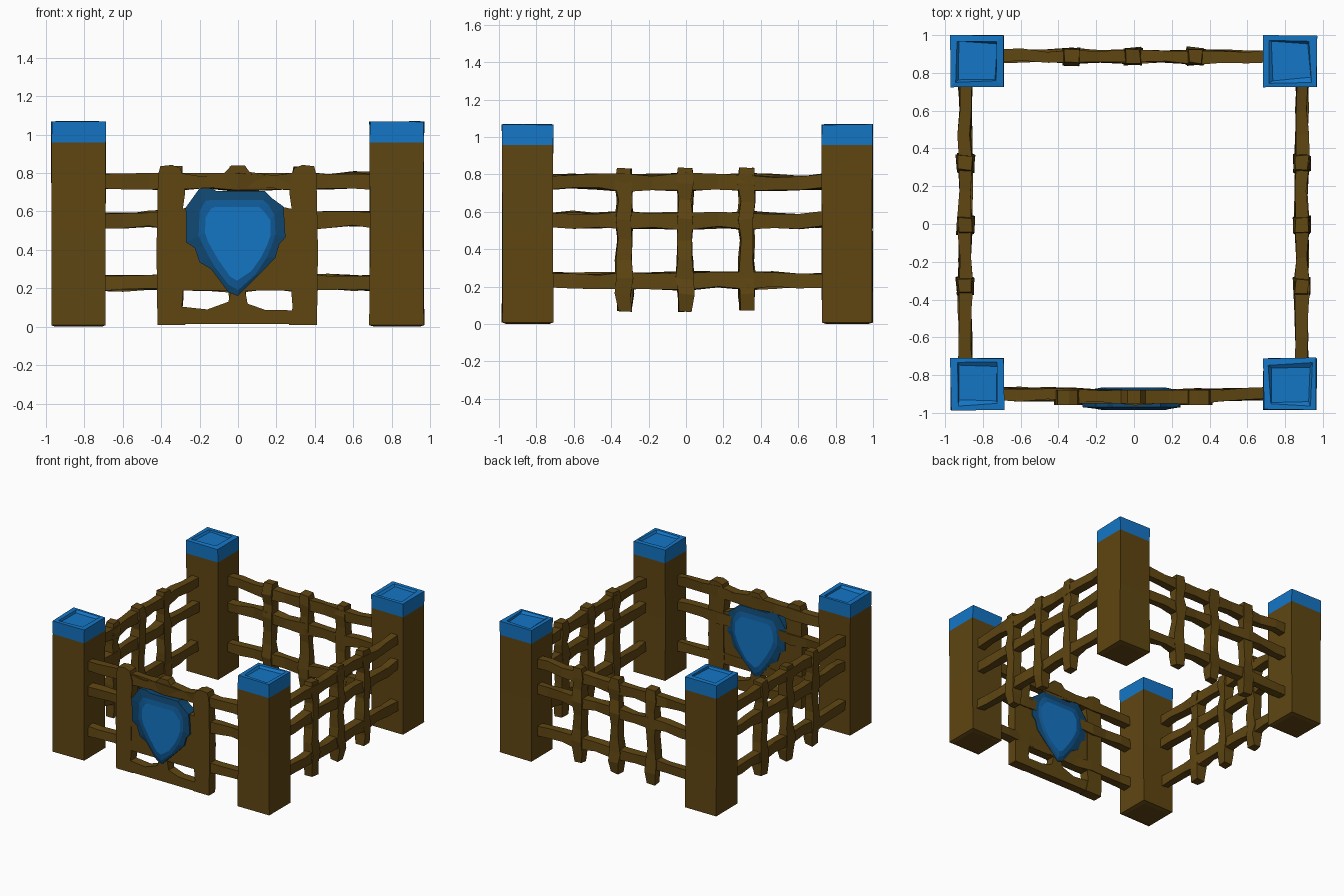
import bpy, bmesh, random
from mathutils import Vector

if "Cube" in bpy.data.objects:
    bpy.data.objects.remove(bpy.data.objects["Cube"])

random.seed(7)


def material(name, rgb):
    m = bpy.data.materials.new(name)
    m.diffuse_color = (*rgb, 1)
    m.use_nodes = True
    m.node_tree.nodes["Principled BSDF"].inputs["Base Color"].default_value = m.diffuse_color
    return m


WOOD = material("brown wood", (0.115, 0.061, 0.006))
BLUE = material("bright blue", (0.007, 0.18, 0.56))
MID = material("medium blue", (0.005, 0.105, 0.32))
DARK = material("dark blue", (0.005, 0.065, 0.17))


def finish(name, bm, mats):
    bmesh.ops.recalc_face_normals(bm, faces=bm.faces)
    me = bpy.data.meshes.new(name)
    bm.to_mesh(me)
    bm.free()
    for m in mats:
        me.materials.append(m)
    ob = bpy.data.objects.new(name, me)
    bpy.context.collection.objects.link(ob)
    return ob


def loft(bm, rings, mats=None, caps=(0, 0)):
    """Skin a list of equal-length point rings, closing both ends."""
    vs = [[bm.verts.new(p) for p in r] for r in rings]
    n = len(vs[0])
    for k in range(len(vs) - 1):
        for i in range(n):
            j = (i + 1) % n
            f = bm.faces.new((vs[k][i], vs[k][j], vs[k + 1][j], vs[k + 1][i]))
            f.material_index = mats[k] if mats else 0
    for ring, m in ((vs[0], caps[0]), (vs[-1], caps[1])):
        bm.faces.new(ring).material_index = m


def jit(a):
    return random.uniform(-a, a)


def stick(name, place, vertical, stations, j=0.006):
    """Rough four-sided stick. Station: (along, centre, half width, depth centre, half depth)."""
    rings = []
    for s, c, hw, d, hd in stations:
        ring = []
        for a, b in ((-1, -1), (1, -1), (1, 1), (-1, 1)):
            w, dep = c + a * hw + jit(j), d + b * hd + jit(j)
            along = s + jit(j)
            ring.append(place(w, dep, along) if vertical else place(along, dep, w))
        rings.append(ring)
    bm = bmesh.new()
    loft(bm, rings)
    return finish(name, bm, [WOOD])


RAIL_Z = (0.232, 0.556, 0.758)
POLE_U = (-0.33, -0.005, 0.325)


def rails(side, place, bow=0.0):
    for k, z in enumerate(RAIL_Z):
        st = []
        for u in (-0.74, -0.6, -0.46, -0.33, -0.18, 0.0, 0.17, 0.33, 0.47, 0.6, 0.74):
            near = min(abs(u - p) for p in POLE_U) < 0.05
            hw = 0.045 if near else 0.038
            dep = bow * max(0, 1 - abs(u) / 0.7) + jit(0.006)
            st.append((u, z + jit(0.008), hw, dep, 0.036 if near else 0.031))
        stick(f"{side}_rail_{k + 1}", place, False, st)


def pole(name, place, u, low=0.07, hw=0.042, dep=0.0):
    st = [(low, u, hw * 0.85, dep, 0.032)]
    for z, f in ((0.16, 1.0), (0.24, 1.1), (0.34, 0.95), (0.45, 0.88),
                 (0.56, 1.05), (0.66, 0.9), (0.75, 1.1)):
        st.append((z, u + jit(0.006), hw * f, dep + jit(0.005), 0.043 if f >= 1 else 0.036))
    st.append((0.832, u, hw * 0.85, dep, 0.035))
    stick(name, place, True, st)


# Fence walls: u runs along the wall, d points outwards
def back(u, d, z): return (u, 0.888 + d, z)
def right(u, d, z): return (0.888 + d, u, z)
def left(u, d, z): return (-0.893 - d, u, z)
def front(u, d, z): return (u, -0.898 - d, z)


for side, place in (("back", back), ("right", right), ("left", left)):
    rails(side, place)
    for k, u in enumerate(POLE_U):
        pole(f"{side}_pole_{k + 1}", place, u)
rails("front", front, 0.02)

# Corner posts with blue caps
for sx, px in (("left", -0.83), ("right", 0.826)):
    for sy, py in (("front", -0.847), ("back", 0.862)):
        rings = []
        for z, s, j in ((0.0, 0.8, 0.01), (0.008, 1, 0.003), (0.5, 0.99, 0.003), (0.958, 1, 0.002),
                        (1.066, 1, 0.004), (1.068, 0.78, 0.012), (1.052, 0.7, 0.012)):
            rings.append([(px + a * 0.141 * s + jit(j), py + b * 0.136 * s + jit(j),
                           max(0, z + jit(0.003) * (z > 0.99)))
                          for a, b in ((-1, -1), (1, -1), (1, 1), (-1, 1))])
        bm = bmesh.new()
        loft(bm, rings, (0, 0, 0, 1, 1, 1), (0, 1))
        finish(f"{sy}_{sx}_post", bm, [WOOD, BLUE])


# Front board: side planks, middle sheet and bottom plank around open gaps
def plate(name, pts, y0, y1):
    bm = bmesh.new()
    loft(bm, [[(x, y0, z) for x, z in pts], [(x, y1, z) for x, z in pts]])
    finish(name, bm, [WOOD])


for name, s in (("left", -1), ("right", 1)):
    pts = [(0.415, 0.01), (0.42, 0.4), (0.412, 0.79), (0.40, 0.835), (0.34, 0.842), (0.295, 0.825),
           (0.275, 0.75), (0.272, 0.69), (0.285, 0.6), (0.28, 0.2), (0.288, 0.1), (0.27, 0.01)]
    plate(f"front_board_{name}_plank", [(s * x - 0.004, z) for x, z in pts], -0.957, -0.878)
plate("front_board_sheet", [(-0.3, 0.188), (0.3, 0.188), (0.3, 0.61), (0.27, 0.615), (0.2, 0.63),
                            (-0.2, 0.63), (-0.27, 0.62), (-0.3, 0.61)], -0.955, -0.885)
plate("front_board_bottom_plank", [(-0.3, 0.014), (0.3, 0.014), (0.3, 0.085), (0.14, 0.088), (0.05, 0.12),
                                   (0.035, 0.2), (-0.035, 0.2), (-0.05, 0.13), (-0.16, 0.09), (-0.3, 0.105)],
      -0.957, -0.885)
plate("front_board_top_plank", [(-0.3, 0.715), (-0.1, 0.725), (0.1, 0.725), (0.3, 0.715), (0.3, 0.805),
                                (0.2, 0.785), (0.06, 0.805), (0.035, 0.84), (-0.035, 0.838),
                                (-0.07, 0.8), (-0.18, 0.78), (-0.3, 0.8)], -0.95, -0.88)

# Shield on both faces of the front board, three stepped blue tones
OUTER = [(-0.2, 0.72), (-0.14, 0.72), (-0.11, 0.705), (0.14, 0.705), (0.175, 0.67), (0.237, 0.625),
         (0.247, 0.465), (0.215, 0.43), (0.195, 0.36), (0.12, 0.28), (0.0, 0.16), (-0.05, 0.18),
         (-0.14, 0.3), (-0.2, 0.335), (-0.225, 0.41), (-0.27, 0.44), (-0.272, 0.62)]
MIDDLE = [(-0.17, 0.655), (-0.14, 0.66), (-0.08, 0.66), (0.13, 0.66), (0.16, 0.635), (0.19, 0.58),
          (0.195, 0.48), (0.175, 0.42), (0.15, 0.36), (0.09, 0.27), (0.0, 0.19), (-0.05, 0.22),
          (-0.12, 0.31), (-0.15, 0.36), (-0.18, 0.42), (-0.205, 0.47), (-0.2, 0.6)]
INNER = [(-0.14, 0.615), (-0.12, 0.622), (-0.07, 0.622), (0.11, 0.622), (0.135, 0.6), (0.168, 0.555),
         (0.168, 0.47), (0.15, 0.42), (0.12, 0.36), (0.07, 0.29), (-0.005, 0.24), (-0.04, 0.26),
         (-0.1, 0.345), (-0.13, 0.395), (-0.155, 0.44), (-0.172, 0.49), (-0.168, 0.57)]
for name, y, d in (("front", -0.97, -1), ("back", -0.88, 1)):
    bm = bmesh.new()
    rings = [[(x, yy, z) for x, z in pts] for pts, yy in
             ((OUTER, -0.92), (OUTER, y), (MIDDLE, y + d * 0.008), (INNER, y + d * 0.014))]
    loft(bm, rings, (2, 2, 1), (2, 0))
    finish(f"shield_{name}", bm, [BLUE, MID, DARK])
